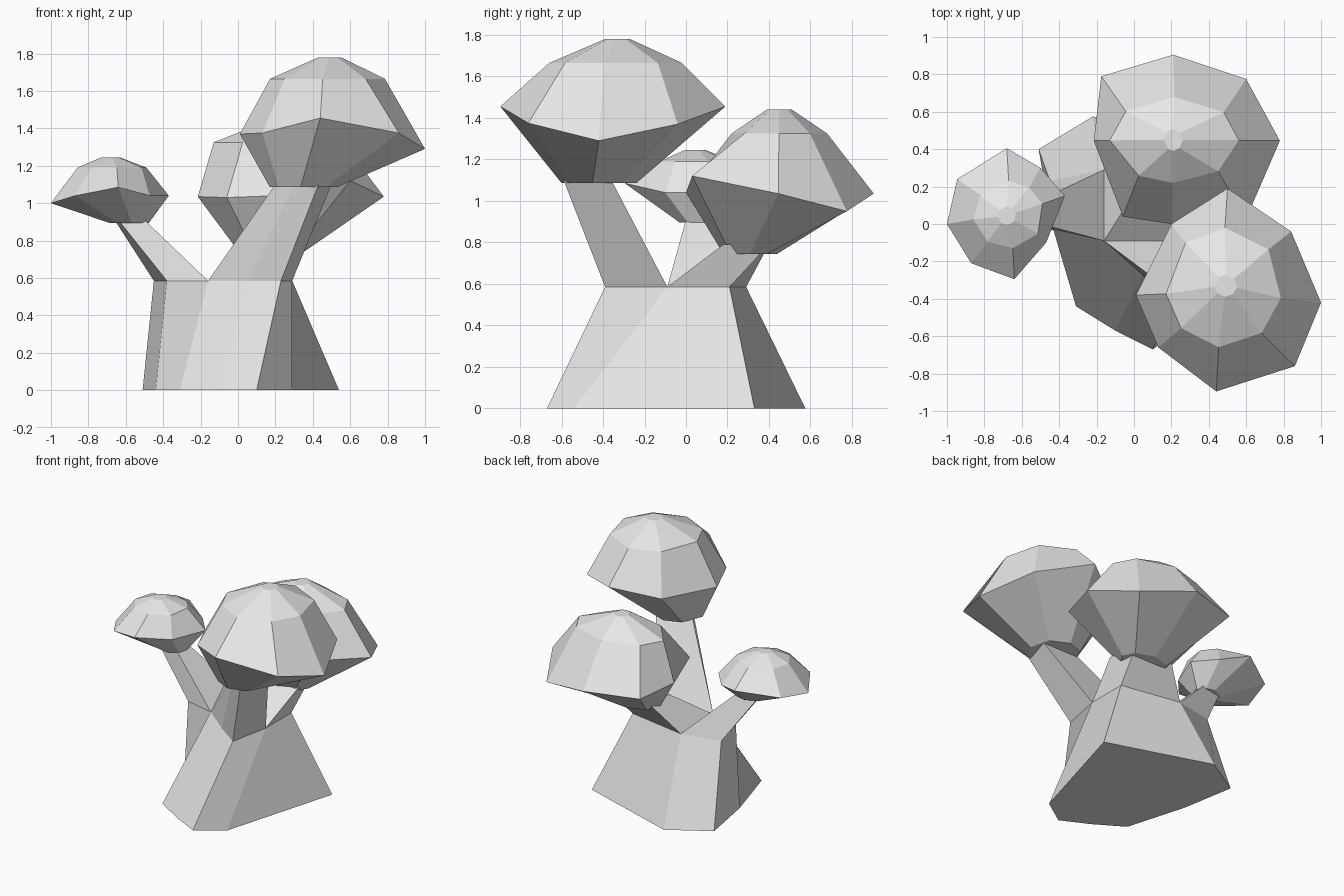
import bpy, bmesh
from math import atan2, cos, sin

cube = bpy.data.objects.get("Cube")
if cube:
    bpy.data.objects.remove(cube, do_unlink=True)

stone = bpy.data.materials.new("light_grey")
stone.use_nodes = True
GREY = (0.8, 0.8, 0.8, 1)
stone.diffuse_color = GREY
stone.node_tree.nodes["Principled BSDF"].inputs["Base Color"].default_value = GREY


def loft(name, rings):
    """Flat-faced closed solid through rings of equal point count."""
    bm = bmesh.new()
    loops = [[bm.verts.new(p) for p in ring] for ring in rings]
    n = len(loops[0])
    for low, high in zip(loops, loops[1:]):
        for i in range(n):
            j = (i + 1) % n
            bm.faces.new((low[i], low[j], high[j], high[i]))
    bm.faces.new(loops[0][::-1])
    bm.faces.new(loops[-1])
    bmesh.ops.recalc_face_normals(bm, faces=bm.faces)
    mesh = bpy.data.meshes.new(name)
    bm.to_mesh(mesh)
    bm.free()
    mesh.materials.append(stone)
    obj = bpy.data.objects.new(name, mesh)
    bpy.context.collection.objects.link(obj)
    return obj


def level(points, z):
    return [(x, y, z) for x, y in points]


def cap(name, rim, bottom, middle, top):
    """Faceted crown: uneven rim plus ellipses given as (x, y, z, rx, ry)."""
    angles = [atan2(y - top[1], x - top[0]) for x, y, z in rim]

    def ellipse(x, y, z, rx, ry):
        return [(x + rx * cos(a), y + ry * sin(a), z) for a in angles]

    loft(name, [ellipse(*bottom), rim, ellipse(*middle), ellipse(*top)])


# Flared trunk
foot = [(-.51, .4), (-.44, 0), (-.31, -.44), (-.1, -.57),
        (.1, -.67), (.29, -.54), (.54, .33), (-.22, .575)]
fork = [(-.45, .23), (-.38, -.04), (-.16, -.09), (.05, -.26),
        (.23, -.39), (.29, -.09), (.29, .21), (-.16, .29)]
FORK_Z = .585
loft("trunk", [level(foot, 0), level(fork, FORK_Z)])

# Three branches, each growing from four corners of the trunk top
branches = {
    "front_branch": ((2, 3, 4, 5), 1.1, [(.2, -.36), (.3, -.5), (.43, -.59), (.5, -.36)]),
    "back_branch": ((2, 5, 6, 7), .79, [(.01, .18), (.36, .18), (.32, .4), (.01, .4)]),
    "right_branch": ((0, 1, 2, 7), .91, [(-.66, .1), (-.64, 0), (-.5, 0), (-.5, .13)]),
}
for name, (corners, z, end) in branches.items():
    loft(name, [level([fork[i] for i in corners], FORK_Z), level(end, z)])

# Faceted crowns
cap("front_crown",
    [(1, -.42, 1.29), (.84, -.04, 1.37), (.5, .19, 1.455), (.2, 0, 1.375),
     (.01, -.38, 1.37), (.13, -.66, 1.375), (.44, -.895, 1.455), (.86, -.76, 1.375)],
    (.35, -.42, 1.085, .18, .18), (.48, -.34, 1.665, .31, .32), (.49, -.33, 1.78, .06, .06))
cap("back_crown",
    [(.78, .445, 1.035), (.6, .775, .95), (.21, .905, 1.035), (-.175, .79, 1.035),
     (-.215, .445, 1.035), (-.06, .04, 1.03), (.2, 0, 1.04), (.6, .03, 1.12)],
    (.18, .31, .745, .18, .13), (.215, .45, 1.325, .345, .23), (.21, .45, 1.44, .05, .06))
cap("right_crown",
    [(-.37, .15, 1.04), (-.5, .3, 1.04), (-.68, .405, 1.085), (-.945, .24, 1.04),
     (-1, 0, 1), (-.87, -.21, 1.04), (-.64, -.295, 1.085), (-.47, -.1, 1.04)],
    (-.58, .06, .895, .11, .09), (-.67, .05, 1.19, .19, .18), (-.68, .045, 1.245, .05, .05))
